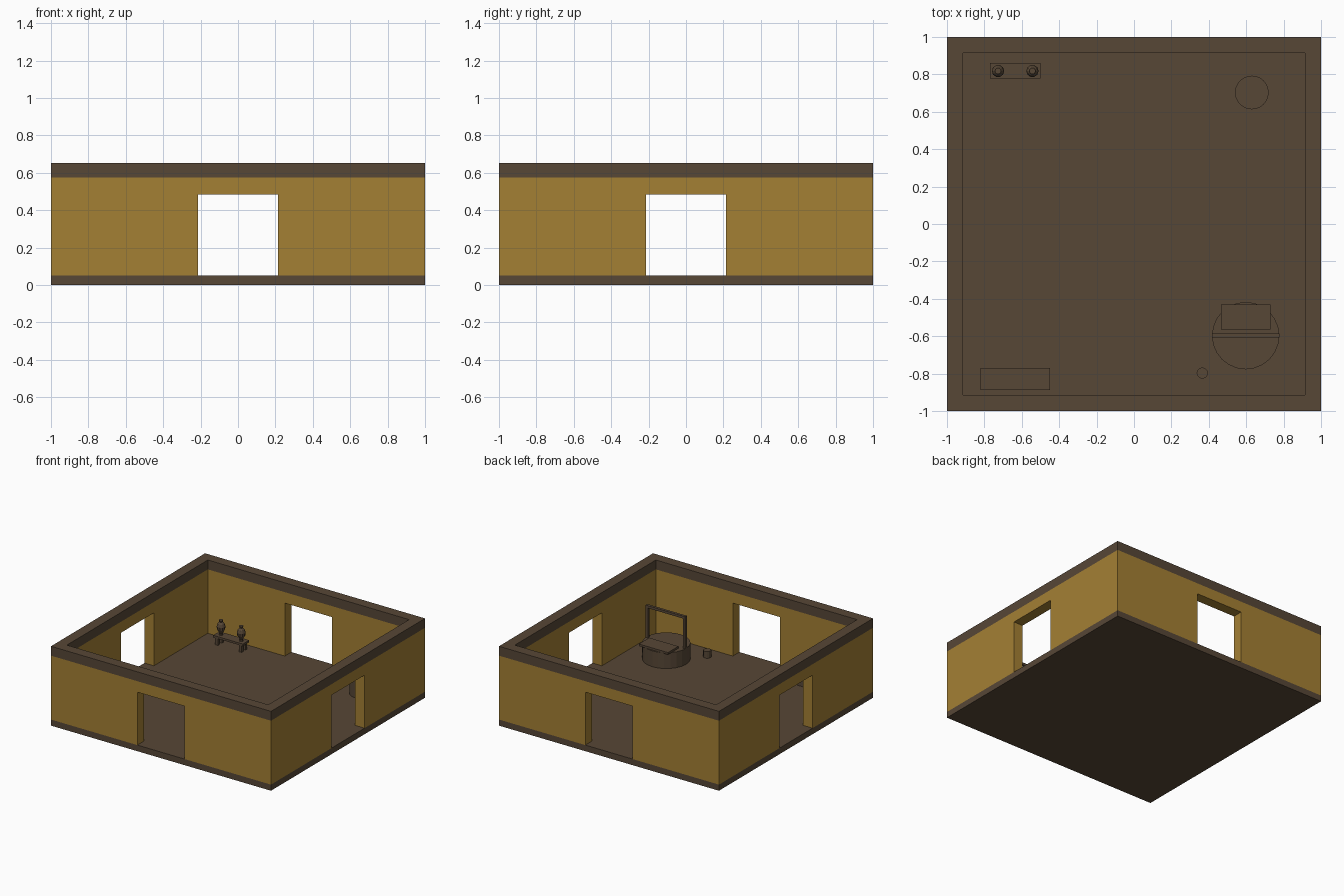
import bpy, bmesh, math

if "Cube" in bpy.data.objects:
    bpy.data.objects.remove(bpy.data.objects["Cube"])


def material(name, rgb):
    m = bpy.data.materials.new(name)
    m.diffuse_color = (*rgb, 1)
    m.use_nodes = True
    m.node_tree.nodes["Principled BSDF"].inputs["Base Color"].default_value = m.diffuse_color
    return m


BROWN = material("dark_brown", (0.095, 0.063, 0.037))
OCHRE = material("ochre_wall", (0.372, 0.215, 0.034))


def finish(name, bm, mat):
    bmesh.ops.remove_doubles(bm, verts=bm.verts, dist=1e-5)
    bmesh.ops.recalc_face_normals(bm, faces=bm.faces)
    me = bpy.data.meshes.new(name)
    bm.to_mesh(me)
    bm.free()
    ob = bpy.data.objects.new(name, me)
    ob.data.materials.append(mat)
    bpy.context.collection.objects.link(ob)
    return ob


def box(name, x0, x1, y0, y1, z0, z1):
    bm = bmesh.new()
    bmesh.ops.create_cube(bm, size=1)
    for v in bm.verts:
        v.co.x = x0 if v.co.x < 0 else x1
        v.co.y = y0 if v.co.y < 0 else y1
        v.co.z = z0 if v.co.z < 0 else z1
    return finish(name, bm, BROWN)


def lathe(name, x, y, profile, sides):
    """Turned solid from (radius, height) pairs with flat end caps."""
    bm = bmesh.new()
    rings = []
    for r, z in profile:
        rings.append([bm.verts.new((x + r * math.cos(2 * math.pi * i / sides),
                                    y + r * math.sin(2 * math.pi * i / sides), z))
                      for i in range(sides)])
    for a, b in zip(rings, rings[1:]):
        for i in range(sides):
            j = (i + 1) % sides
            bm.faces.new((a[i], a[j], b[j], b[i]))
    bm.faces.new(rings[0][::-1])
    bm.faces.new(rings[-1])
    return finish(name, bm, BROWN)


def mitred_ring(name, profile, mat, inner=0.915):
    """Extrude a wall elevation inward and repeat it on all four sides."""
    bm = bmesh.new()
    for k in range(4):
        c, s = round(math.cos(k * math.pi / 2)), round(math.sin(k * math.pi / 2))

        def vert(x, y, z):
            return bm.verts.new((c * x - s * y, s * x + c * y, z))
        out = [vert(x, -1, z) for x, z in profile]
        inn = [vert(x * inner if abs(x) == 1 else x, -inner, z) for x, z in profile]
        bm.faces.new(out)
        bm.faces.new(inn[::-1])
        n = len(profile)
        for i in range(n):
            j = (i + 1) % n
            # leave the mitre joints open so the corners weld
            if profile[i][0] == profile[j][0] and abs(profile[i][0]) == 1:
                continue
            bm.faces.new((out[i], out[j], inn[j], inn[i]))
    return finish(name, bm, mat)


# Room shell
FLOOR = 0.05
box("floor_slab", -1, 1, -1, 1, 0, FLOOR)
D, H, T = 0.215, 0.485, 0.575
mitred_ring("walls", [(-1, FLOOR), (-D, FLOOR), (-D, H), (D, H), (D, FLOOR),
                      (1, FLOOR), (1, T), (-1, T)], OCHRE)
mitred_ring("wall_cap", [(-1, T), (1, T), (1, 0.652), (-1, 0.652)], BROWN)

# Well with frame, half cover and bucket
lathe("well_body", 0.597, -0.597, [(0.18, FLOOR), (0.18, 0.18)], 24)
for side, x in (("left", 0.417), ("right", 0.757)):
    box(f"well_post_{side}", x, x + 0.02, -0.607, -0.585, FLOOR, 0.425)
box("well_beam", 0.417, 0.777, -0.607, -0.585, 0.425, 0.445)
box("well_cover", 0.465, 0.73, -0.565, -0.43, 0.18, 0.197)
lathe("bucket", 0.365, -0.797, [(0.03, FLOOR), (0.03, 0.105)], 12)

# Bench with two vases
box("bench_top", -0.77, -0.50, 0.777, 0.86, 0.108, 0.125)
for i, x in enumerate((-0.755, -0.54)):
    for j, y in enumerate((0.782, 0.833)):
        box(f"bench_leg_{i}{j}", x, x + 0.025, y, y + 0.022, FLOOR, 0.108)
for i, x in enumerate((-0.727, -0.543)):
    lathe(f"vase_{i}", x, 0.818,
          [(0.015, 0.125), (0.012, 0.14), (0.03, 0.17), (0.033, 0.195),
           (0.026, 0.218), (0.012, 0.232), (0.017, 0.247)], 10)

# Barrel and chest in the other corners
lathe("barrel", 0.63, 0.703, [(0.09, FLOOR), (0.09, 0.24)], 24)
box("chest", -0.82, -0.45, -0.887, -0.77, FLOOR, 0.19)
